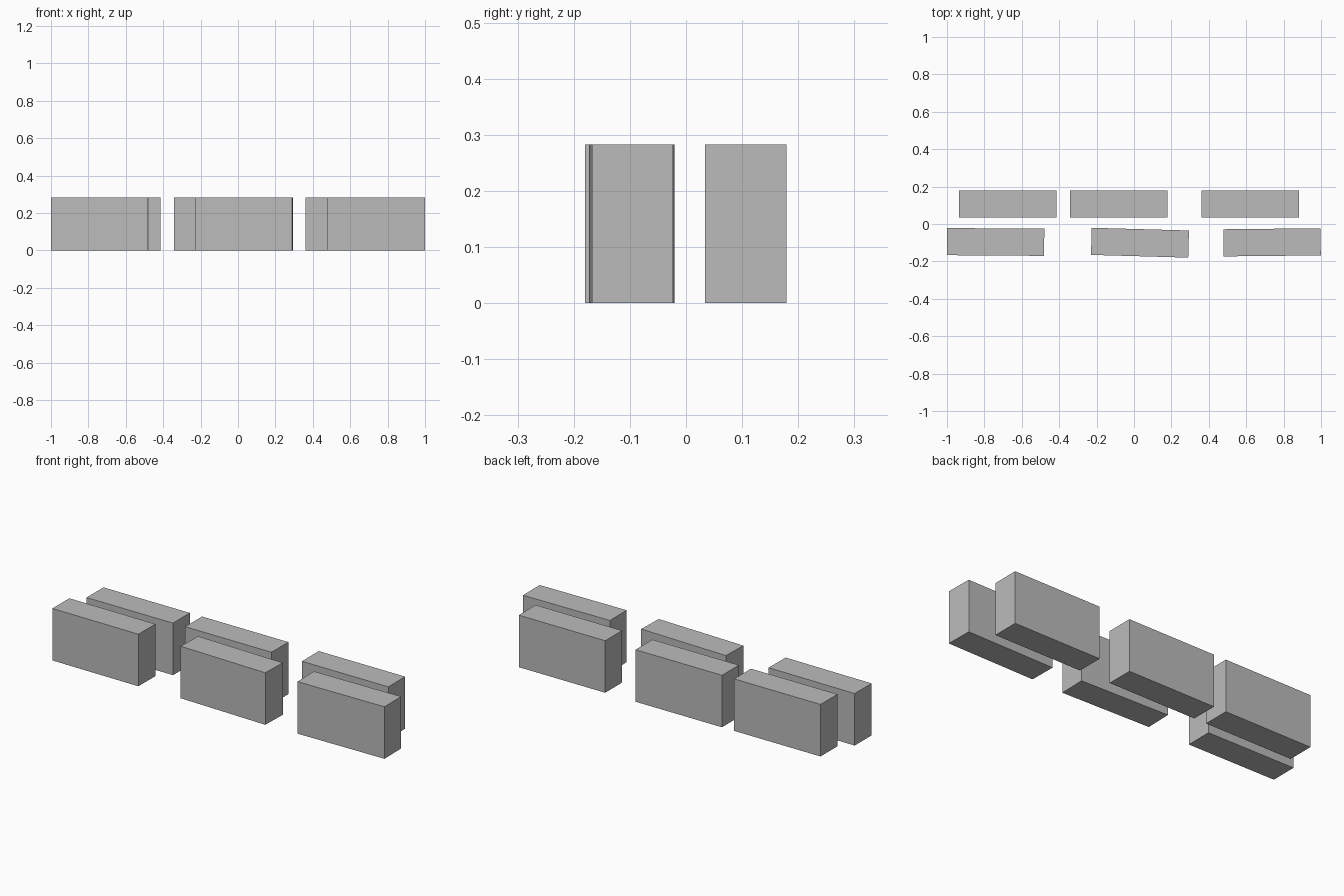
import bpy
import math

cube = bpy.data.objects.get("Cube")
if cube:
    bpy.data.objects.remove(cube, do_unlink=True)

GREY = (0.5, 0.5, 0.5, 1.0)
LENGTH, DEPTH, HEIGHT = 0.52, 0.145, 0.283

# Plain grey finish
grey = bpy.data.materials.new("grey")
grey.use_nodes = True
grey.diffuse_color = GREY
grey.node_tree.nodes["Principled BSDF"].inputs["Base Color"].default_value = GREY


def block(name, x, y, turn=0.0):
    """Add one upright block standing on the ground, turned by some degrees."""
    bpy.ops.mesh.primitive_cube_add(size=1, location=(x, y, HEIGHT / 2),
                                    rotation=(0, 0, math.radians(turn)))
    obj = bpy.context.object
    obj.name = name
    obj.scale = (LENGTH, DEPTH, HEIGHT)
    bpy.ops.object.transform_apply(location=False, rotation=False, scale=True)
    obj.data.materials.append(grey)


# Straight back row
for side, x in (("right", -0.675), ("middle", -0.082), ("left", 0.621)):
    block(f"back_block_{side}", x, 0.1065)

# Slightly crooked front row
for side, x, y, turn in (("right", -0.74, -0.096, -0.4),
                         ("middle", 0.032, -0.1, -1.6),
                         ("left", 0.738, -0.098, 0.6)):
    block(f"front_block_{side}", x, y, turn)
